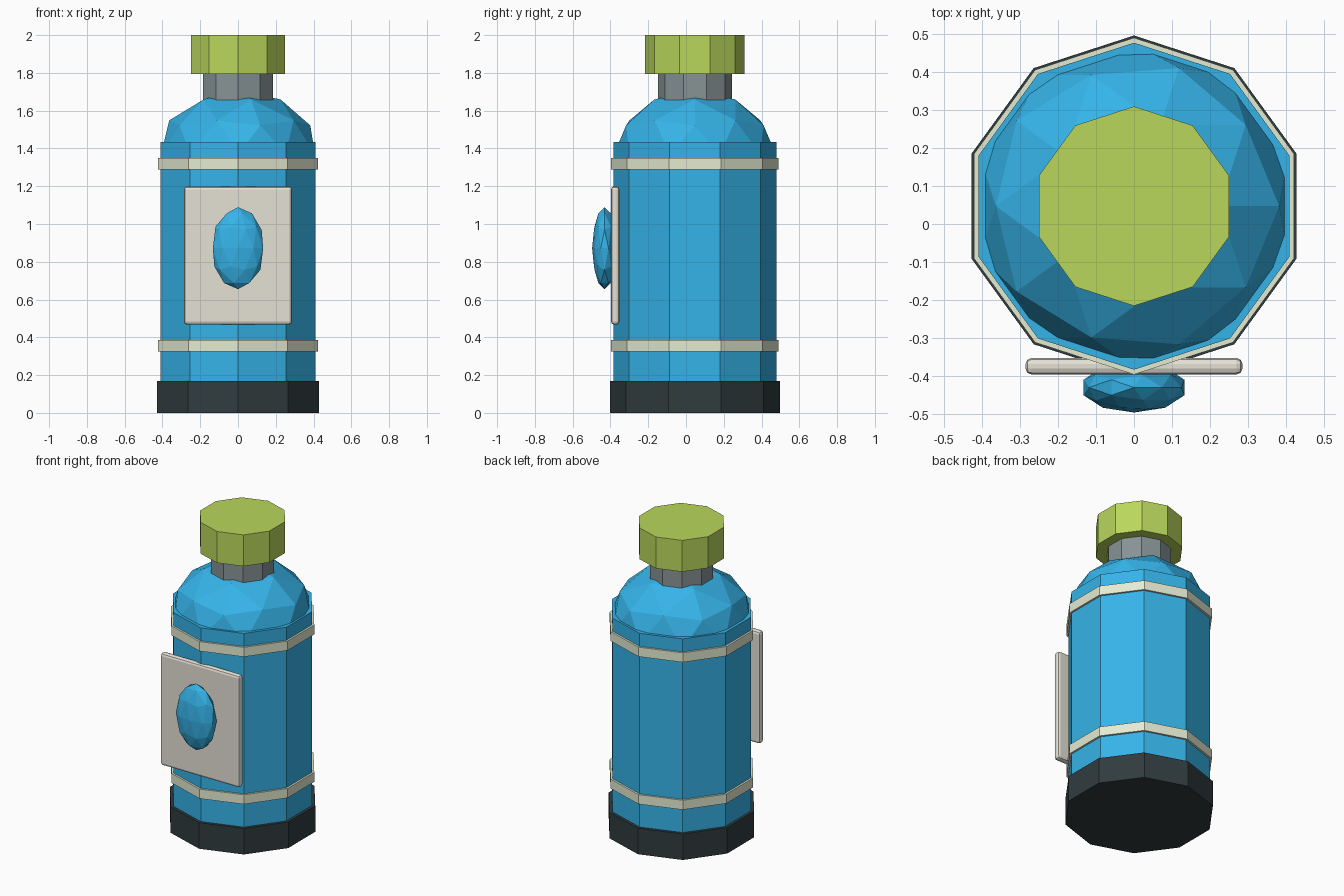
import bpy

if "Cube" in bpy.data.objects:
    bpy.data.objects.remove(bpy.data.objects["Cube"])

CY = 0.047  # bottle axis sits slightly behind the origin


def material(name, rgb):
    m = bpy.data.materials.new(name)
    m.diffuse_color = (*[(c / 255) ** 2.2 for c in rgb], 1)
    m.use_nodes = True
    m.node_tree.nodes["Principled BSDF"].inputs["Base Color"].default_value = m.diffuse_color
    return m


blue = material("blue", (56, 178, 232))
lime = material("lime", (184, 214, 92))
cream = material("cream", (228, 234, 208))
plate_mat = material("warm_white", (228, 224, 212))
dark = material("dark", (52, 62, 64))
steel = material("steel", (134, 146, 148))


def finish(name, mat):
    ob = bpy.context.object
    ob.name = name
    ob.data.materials.append(mat)
    return ob


def decagon(name, r, z0, z1, mat):
    bpy.ops.mesh.primitive_cylinder_add(vertices=10, radius=r, depth=z1 - z0,
                                        location=(0, CY, (z0 + z1) / 2))
    return finish(name, mat)


def ellipsoid(name, loc, size, mat):
    bpy.ops.mesh.primitive_ico_sphere_add(subdivisions=2, radius=1, location=loc)
    bpy.context.object.scale = size
    return finish(name, mat)


# Stacked ten-sided sections
decagon("base", 0.45, 0, 0.17, dark)
decagon("body", 0.431, 0.17, 1.435, blue)
decagon("lower_band", 0.444, 0.325, 0.387, cream)
decagon("upper_band", 0.444, 1.288, 1.35, cream)
decagon("neck", 0.196, 1.6, 1.8, steel)
decagon("cap", 0.263, 1.795, 2.0, lime)

# Faceted shoulder dome
ellipsoid("shoulder", (0, CY, 1.37), (0.428, 0.428, 0.34), blue)

# Label plate with rounded edges
bpy.ops.mesh.primitive_cube_add(size=1, location=(0, -0.375, 0.833))
plate = finish("label_plate", plate_mat)
plate.dimensions = (0.572, 0.044, 0.732)
bpy.ops.object.transform_apply(location=False, rotation=False, scale=True)
bevel = plate.modifiers.new("bevel", 'BEVEL')
bevel.width = 0.016
bevel.segments = 2

# Oval droplet on the label
ellipsoid("label_droplet", (0, -0.431, 0.872), (0.14, 0.066, 0.217), blue)
